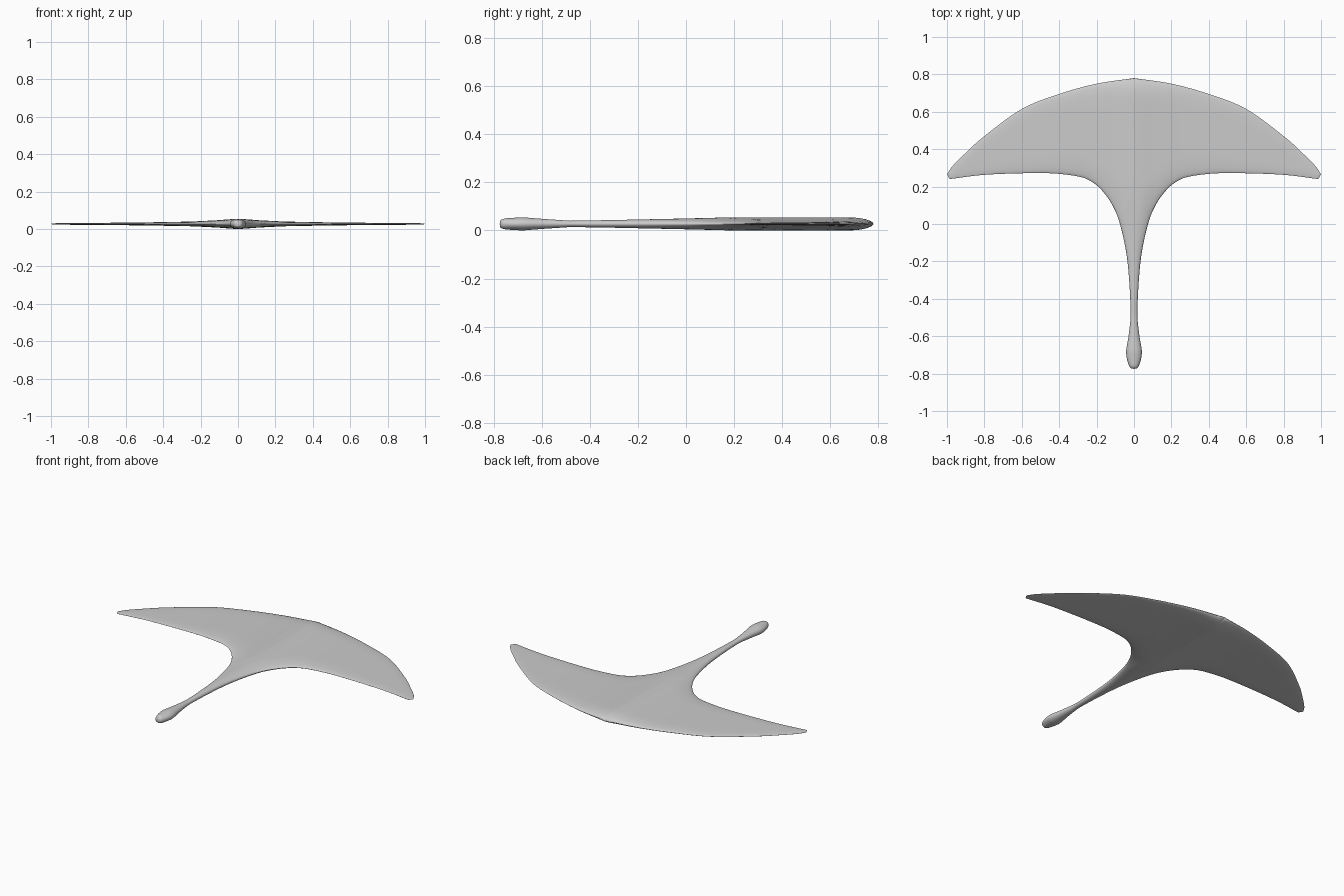
import bpy, bmesh, math
from mathutils import Vector
from mathutils.geometry import intersect_point_line

if "Cube" in bpy.data.objects:
    bpy.data.objects.remove(bpy.data.objects["Cube"])

STEPS, COLS, MID = 6, 18, 0.0275


def smooth(points):
    """Dense curve through the given points."""
    p = [Vector(q) for q in points]
    p = [2 * p[0] - p[1]] + p + [2 * p[-1] - p[-2]]
    out = []
    for a, b, c, d in zip(p, p[1:], p[2:], p[3:]):
        for k in range(STEPS):
            t = k / STEPS
            out.append(0.5 * (2 * b + (c - a) * t + (2 * a - 5 * b + 4 * c - d) * t * t
                              + (3 * b - a - 3 * c + d) * t ** 3))
    return out + [p[-2]]


def lerp_table(table, v):
    for (a, fa), (b, fb) in zip(table, table[1:]):
        if v <= b:
            return fa + (fb - fa) * max(0, (v - a) / (b - a))
    return table[-1][1]


# Half outline: centre line, back edge of the blade, and the front edge from knob to wing tip
centre = [(0, y) for y in (-.775, -.76, -.7, -.6, -.48, -.3, -.15, 0, .2, .4, .6, .78)]
back = [(0, .78), (.2, .75), (.4, .695), (.6, .615), (.8, .47), (.9, .38), (.97, .31), (1, .265)]
front = [(0, -.775), (.024, -.762), (.042, -.69), (.028, -.59), (.018, -.48), (.026, -.3),
         (.042, -.15), (.075, 0), (.11, .09), (.155, .16), (.21, .215), (.28, .25),
         (.4, .268), (.5, .272), (.65, .27), (.8, .263), (.9, .252), (.955, .244), (.985, .241)]
back_edge = smooth(back)
inner = smooth(centre) + back_edge[1:]
outer = smooth(front)
outline = outer + back_edge[::-1]

# Half thickness along the handle (y) and out along the wing (x)
along = [(-.775, .022), (-.68, .0275), (-.6, .021), (-.48, .013), (-.3, .016),
         (0, .0225), (.2, .0275)]
across = [(0, .0275), (.05, .0245), (.1, .02), (.25, .0125), (.5, .008), (.8, .005), (1, .004)]


def edge_distance(p):
    best = 9
    for a, b in zip(outline, outline[1:]):
        ab = b - a
        t = min(1, max(0, (p - a).dot(ab) / max(ab.length_squared, 1e-12)))
        best = min(best, (p - a - ab * t).length)
    return best


def half_height(p, spread):
    base = lerp_table(along, p.y)
    if p.y > -.1:
        base = min(base, lerp_table(across, p.x))
    d = min(1, edge_distance(p) / spread)
    return base * math.sqrt(max(0, 1 - (1 - d) ** 2))


bm = bmesh.new()
grids = {1: [], -1: []}
for a, b in zip(inner, outer):
    # rounding reaches the centre on the slim handle and stays near the rim on the blade
    spread = max(.012, min(.11, b.x)) if a.x == 0 else .11 - .07 * min(1, a.x)
    rows = {1: [], -1: []}
    for j in range(COLS + 1):
        s = j / COLS
        s = (1 - math.cos(math.pi * s)) / 2
        p = a.lerp(b, s)
        p.x = max(0, p.x)
        h = half_height(p, spread)
        for side in rows:
            rows[side].append(bm.verts.new((p.x, p.y, MID + side * h)))
    for side in rows:
        grids[side].append(rows[side])
for side, grid in grids.items():
    for r0, r1 in zip(grid, grid[1:]):
        for j in range(COLS):
            quad = [r0[j], r0[j + 1], r1[j + 1], r1[j]]
            bm.faces.new(quad if side > 0 else quad[::-1])
# Mirrored half, welded along the middle and the rim
copy = bmesh.ops.duplicate(bm, geom=bm.verts[:] + bm.edges[:] + bm.faces[:])["geom"]
for v in copy:
    if isinstance(v, bmesh.types.BMVert):
        v.co.x *= -1
bmesh.ops.reverse_faces(bm, faces=[f for f in copy if isinstance(f, bmesh.types.BMFace)])
bmesh.ops.remove_doubles(bm, verts=bm.verts[:], dist=.0004)
bmesh.ops.recalc_face_normals(bm, faces=bm.faces[:])

mesh = bpy.data.meshes.new("blade_and_handle")
bm.to_mesh(mesh)
bm.free()
obj = bpy.data.objects.new("blade_and_handle", mesh)
bpy.context.collection.objects.link(obj)

mat = bpy.data.materials.new("light_grey")
mat.use_nodes = True
grey = (.6, .6, .6, 1)
mat.diffuse_color = grey
mat.node_tree.nodes["Principled BSDF"].inputs["Base Color"].default_value = grey
mesh.materials.append(mat)

bpy.context.view_layer.objects.active = obj
obj.select_set(True)
bpy.ops.object.shade_smooth_by_angle(angle=math.radians(60))
